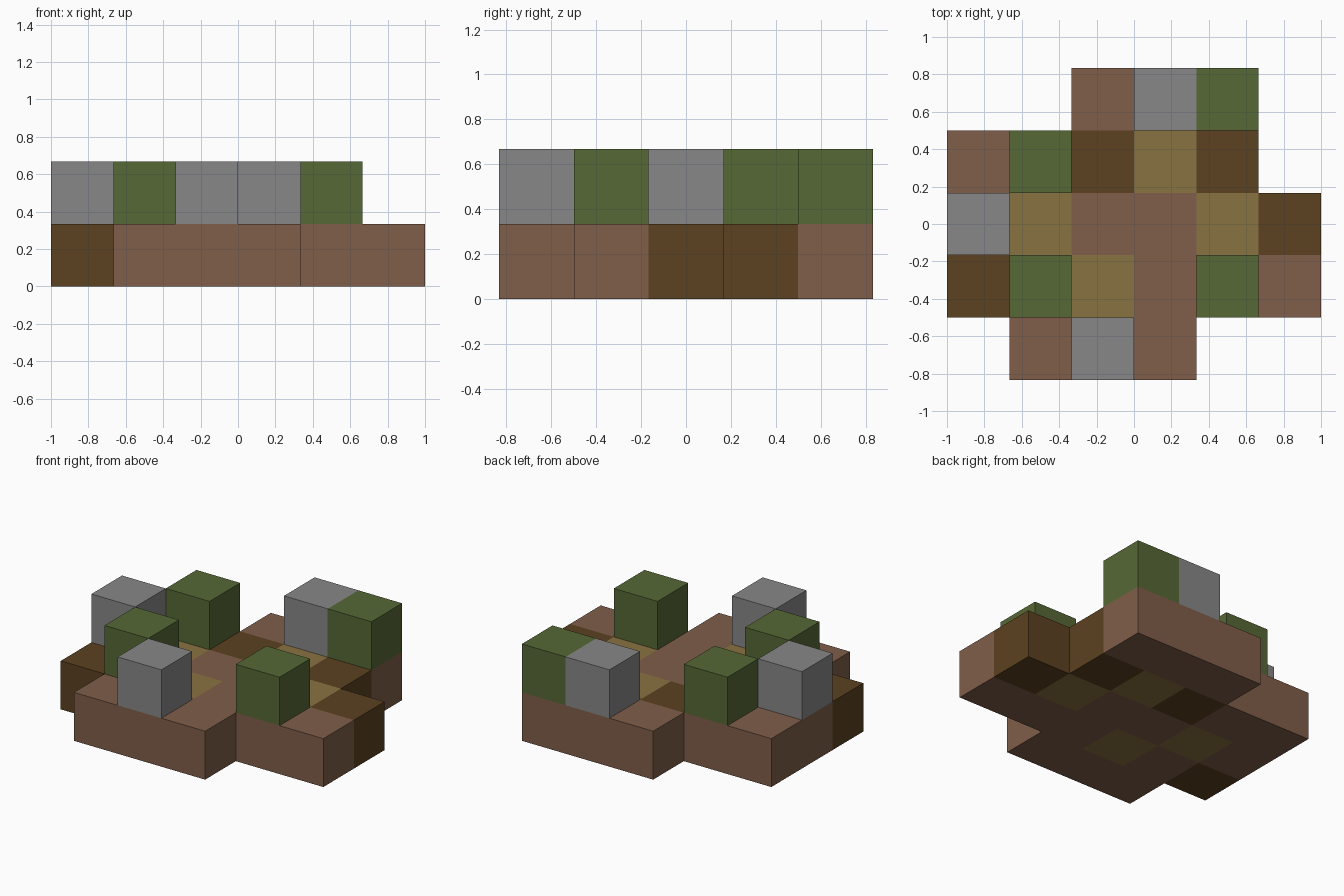
import bpy
import bmesh

old = bpy.data.objects.get("Cube")
if old:
    bpy.data.objects.remove(old, do_unlink=True)

CELL = 1 / 3


def material(name, color):
    mat = bpy.data.materials.new(name)
    mat.use_nodes = True
    mat.diffuse_color = (*color, 1)
    bsdf = mat.node_tree.nodes["Principled BSDF"]
    bsdf.inputs["Base Color"].default_value = (*color, 1)
    bsdf.inputs["Roughness"].default_value = 0.9
    return mat


# One letter per ground colour
PALETTE = {
    "E": material("earth brown", (0.215, 0.112, 0.067)),
    "D": material("dark soil", (0.106, 0.053, 0.015)),
    "S": material("sand", (0.250, 0.168, 0.053)),
    "G": material("grass green", (0.094, 0.138, 0.036)),
    "R": material("rock grey", (0.243, 0.243, 0.243)),
}


def block_layer(name, rows, top):
    """Tile a flat layout (back row first) and thicken it downward by one block."""
    keys = sorted(set("".join(rows)) - {"."})
    mesh = bpy.data.meshes.new(name)
    for key in keys:
        mesh.materials.append(PALETTE[key])
    bm = bmesh.new()
    for r, row in enumerate(rows):
        for c, key in enumerate(row):
            if key == ".":
                continue
            x, y = (c - 3) * CELL, (1.5 - r) * CELL
            corners = ((x, y), (x + CELL, y), (x + CELL, y + CELL), (x, y + CELL))
            face = bm.faces.new([bm.verts.new((a, b, top)) for a, b in corners])
            face.material_index = keys.index(key)
    bmesh.ops.remove_doubles(bm, verts=bm.verts, dist=0.001)
    bm.to_mesh(mesh)
    bm.free()
    obj = bpy.data.objects.new(name, mesh)
    bpy.context.collection.objects.link(obj)
    solid = obj.modifiers.new("block height", "SOLIDIFY")
    solid.thickness = CELL
    solid.offset = -1
    return obj


# Ground slab with patches of soil and sand
block_layer("ground_blocks", (
    "..EEE.",
    "EEDSD.",
    "ESEESD".replace("ES", "ES", 1),
    "DESEEE",
    ".EEE..",
), CELL)

# Raised single blocks
block_layer("grass_blocks", (
    "....G.",
    ".G....",
    "......",
    ".G..G.",
    "......",
), 2 * CELL)

block_layer("rock_blocks", (
    "...R..",
    "......",
    "R.....",
    "......",
    "..R...",
), 2 * CELL)
